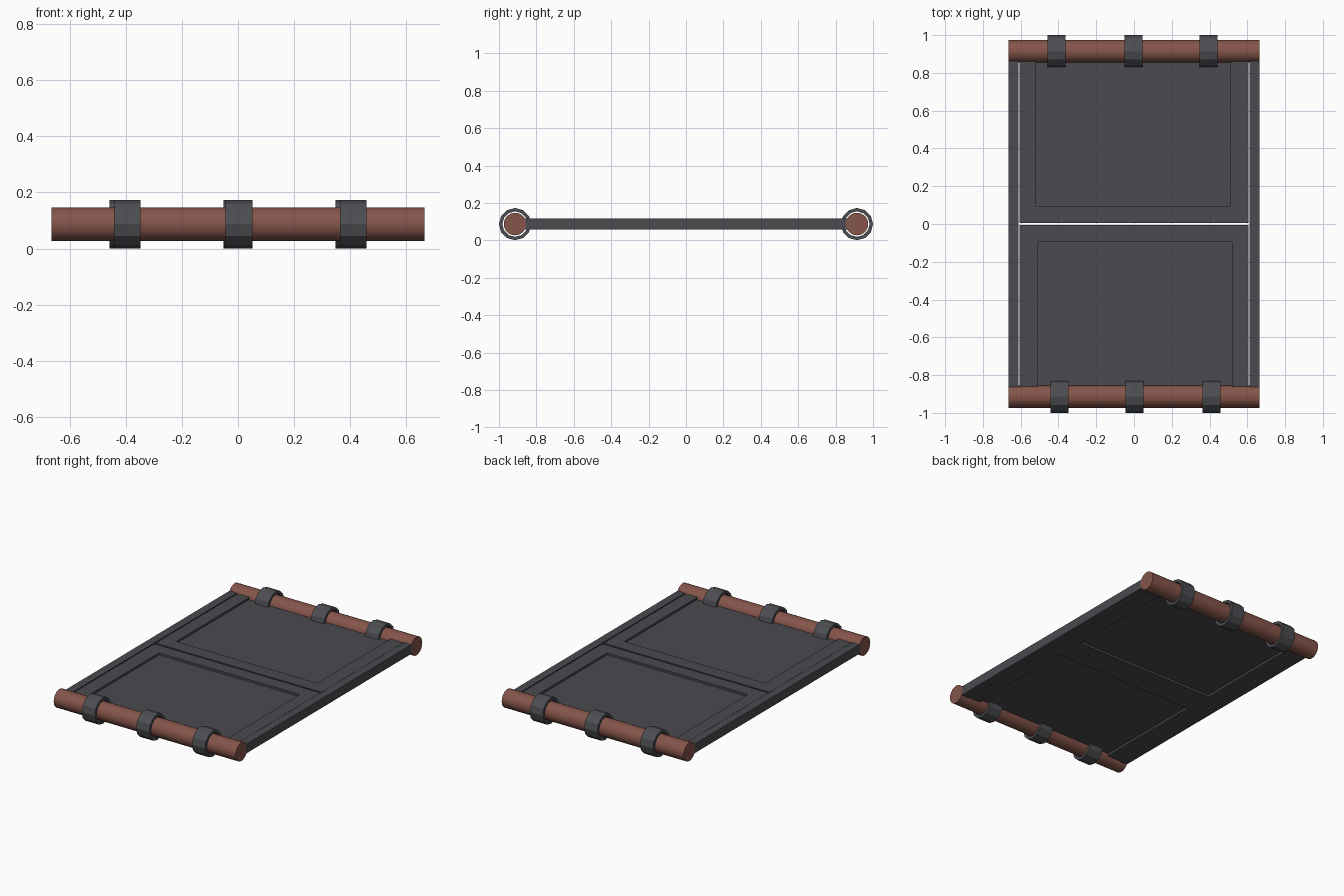
import bpy, bmesh, math
from mathutils import Matrix

if "Cube" in bpy.data.objects:
    bpy.data.objects.remove(bpy.data.objects["Cube"])


def material(name, rgb):
    m = bpy.data.materials.new(name)
    m.diffuse_color = (*rgb, 1)
    m.use_nodes = True
    m.node_tree.nodes["Principled BSDF"].inputs["Base Color"].default_value = m.diffuse_color
    return m


PANEL = material("dark grey panel", (0.070, 0.068, 0.078))
RING = material("charcoal metal", (0.072, 0.076, 0.084))
ROD = material("red brown wood", (0.235, 0.09, 0.068))
Z = 0.087      # height of the rod axis
ROD_Y = 0.914  # rod axis distance from centre


def finish(name, bm, mat):
    bmesh.ops.recalc_face_normals(bm, faces=bm.faces)
    me = bpy.data.meshes.new(name)
    bm.to_mesh(me)
    bm.free()
    ob = bpy.data.objects.new(name, me)
    bpy.context.collection.objects.link(ob)
    me.materials.append(mat)
    return ob


def prism(name, pts, half, turn, mat):
    """Extrude a plan outline (x, y) between Z-half and Z+half, then turn about z."""
    bm = bmesh.new()
    f = bm.faces.new([bm.verts.new((x, y, Z - half)) for x, y in pts])
    r = bmesh.ops.extrude_face_region(bm, geom=[f])
    top = [v for v in r["geom"] if isinstance(v, bmesh.types.BMVert)]
    bmesh.ops.translate(bm, verts=top, vec=(0, 0, 2 * half))
    bm.transform(Matrix.Rotation(turn, 4, "Z"))
    return finish(name, bm, mat)


def rect(x0, x1, y0, y1):
    return [(x0, y0), (x1, y0), (x1, y1), (x0, y1)]


def ring(name, x, y, mat, outer=0.086, inner=0.068, width=0.096, n=12):
    bm = bmesh.new()
    loops = []
    for r, dx in ((outer, -1), (outer, 1), (inner, 1), (inner, -1)):
        loops.append([bm.verts.new((x + dx * width / 2,
                                    y + r * math.cos(2 * math.pi * i / n),
                                    Z + r * math.sin(2 * math.pi * i / n)))
                      for i in range(n)])
    for k in range(4):
        a, b = loops[k], loops[(k + 1) % 4]
        for i in range(n):
            j = (i + 1) % n
            bm.faces.new((a[i], a[j], b[j], b[i]))
    return finish(name, bm, mat)


for label, sign, turn in (("back", 1, 0), ("front", -1, math.pi)):
    # Frame open towards the rod, with a thinner recessed sheet inside
    prism(label + "_panel_frame",
          [(-0.606, 0.006), (0.606, 0.006), (0.606, 0.862), (0.511, 0.862),
           (0.511, 0.096), (-0.519, 0.096), (-0.519, 0.862), (-0.606, 0.862)],
          0.027, turn, PANEL)
    prism(label + "_panel_sheet", rect(-0.519, 0.511, 0.096, 0.862), 0.013, turn, PANEL)

    # Rod
    bm = bmesh.new()
    bmesh.ops.create_cone(bm, cap_ends=True, segments=32, radius1=0.06, radius2=0.06,
                          depth=1.33,
                          matrix=Matrix.Translation((0, sign * ROD_Y, Z))
                          @ Matrix.Rotation(math.pi / 2, 4, "Y"))
    rod = finish(label + "_rod", bm, ROD)
    bpy.ops.object.select_all(action="DESELECT")
    rod.select_set(True)
    bpy.context.view_layer.objects.active = rod
    bpy.ops.object.shade_smooth_by_angle(angle=math.radians(30))

    # Loose rings around the rod
    for i, x in enumerate((-0.411, -0.003, 0.395)):
        ring(f"{label}_ring_{i + 1}", sign * x, sign * ROD_Y, RING)

# Side rails
for label, s in (("right", 1), ("left", -1)):
    prism(label + "_rail", rect(0.611, 0.665, -0.866, 0.866), 0.03,
          0 if s > 0 else math.pi, PANEL)
